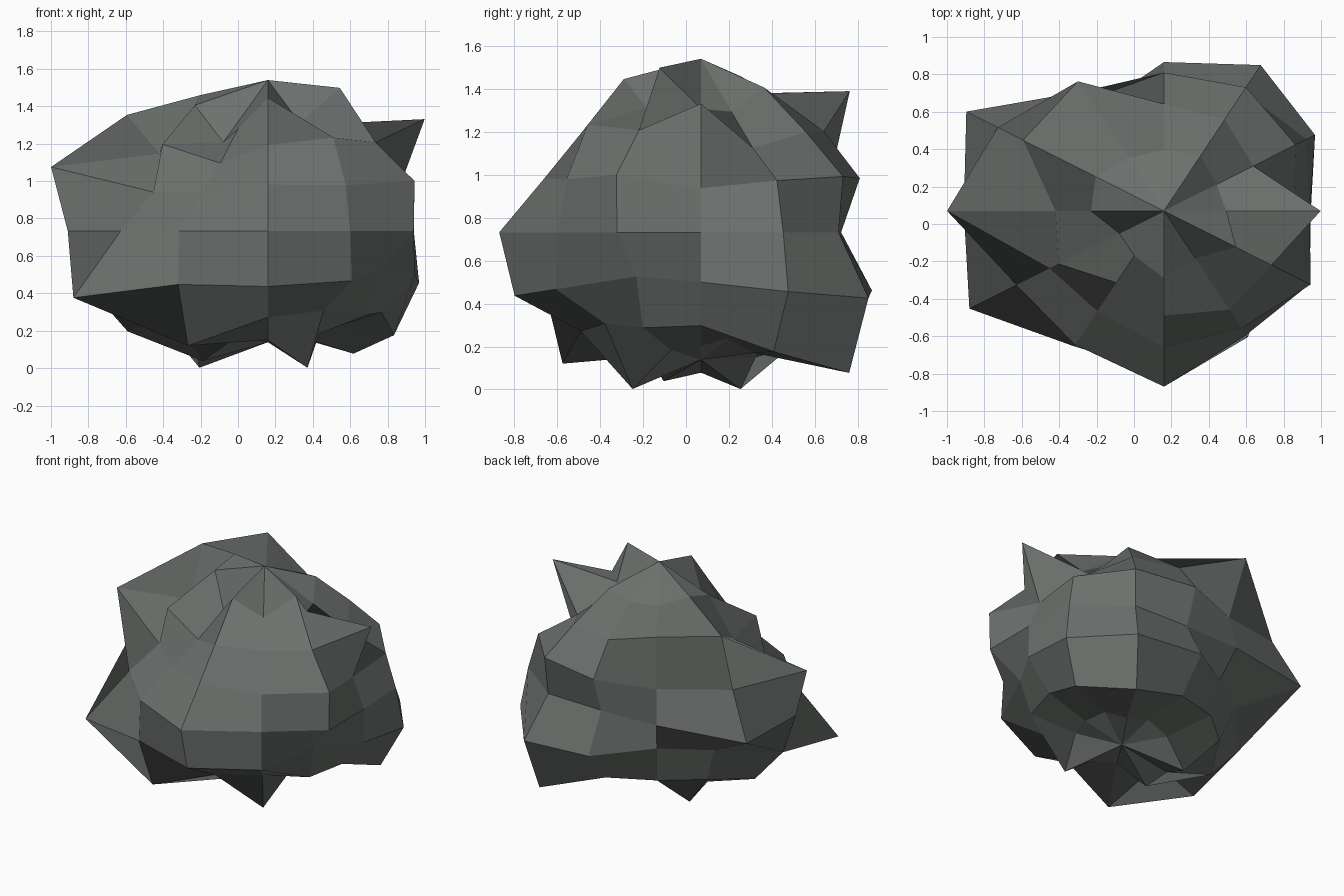
import bpy, bmesh, math
from mathutils import Vector

CENTRE = Vector((0.16, 0.07, 0.732))
SCALE = Vector((1.0, 0.87, 0.715))
TOP, BOTTOM = 1.13, 0.83

# Bumpiness: radius factor per ring (upper to lower), every 30 degrees from +x
RADII = [
    [.87, .85, 1.02, .98, .98, 1.10, 1.02, .72, .83, 1.08, .88, 1.16],
    [1.185, .78, .92, .93, 1.30, 1.23, .82, .92, .72, .91, .99, .94],
    [.75, .88, .95, .92, .86, 1.11, 1.255, .765, .77, .91, .90, .98],
    [.78, .88, .85, .75, .85, 1.22, 1.07, .91, .95, 1.08, .88, .90],
    [.85, 1.01, 1.12, .99, .785, .83, 1.05, 1.30, 1.04, 1.08, .97, .75],
    [.86, 1.10, 1.295, .98, .93, .94, 1.06, .85, 1.21, .91, .84, .88],
    [.80, .75, .85, .79, .88, 1.105, .99, 1.05, .85, .88, 1.105, .83],
]


def radius(d):
    lat = math.degrees(math.asin(max(-1, min(1, d.z))))
    ring = round((90 - lat) / 22.5)
    if ring == 0:
        return TOP
    if ring == 8:
        return BOTTOM
    seg = round(math.degrees(math.atan2(d.y, d.x)) / 30) % 12
    return RADII[ring - 1][seg]


# Faceted boulder: a squashed 12 x 8 sphere with each point pushed in or out
bm = bmesh.new()
bmesh.ops.create_uvsphere(bm, u_segments=12, v_segments=8, radius=1)
for v in bm.verts:
    d = v.co.normalized()
    v.co = CENTRE + d * SCALE * radius(d)
bmesh.ops.recalc_face_normals(bm, faces=bm.faces)
mesh = bpy.data.meshes.new("boulder")
bm.to_mesh(mesh)
bm.free()

# Stone colour
stone = bpy.data.materials.new("stone")
stone.diffuse_color = (0.15, 0.165, 0.155, 1)
mesh.materials.append(stone)
bpy.context.collection.objects.link(bpy.data.objects.new("boulder", mesh))
